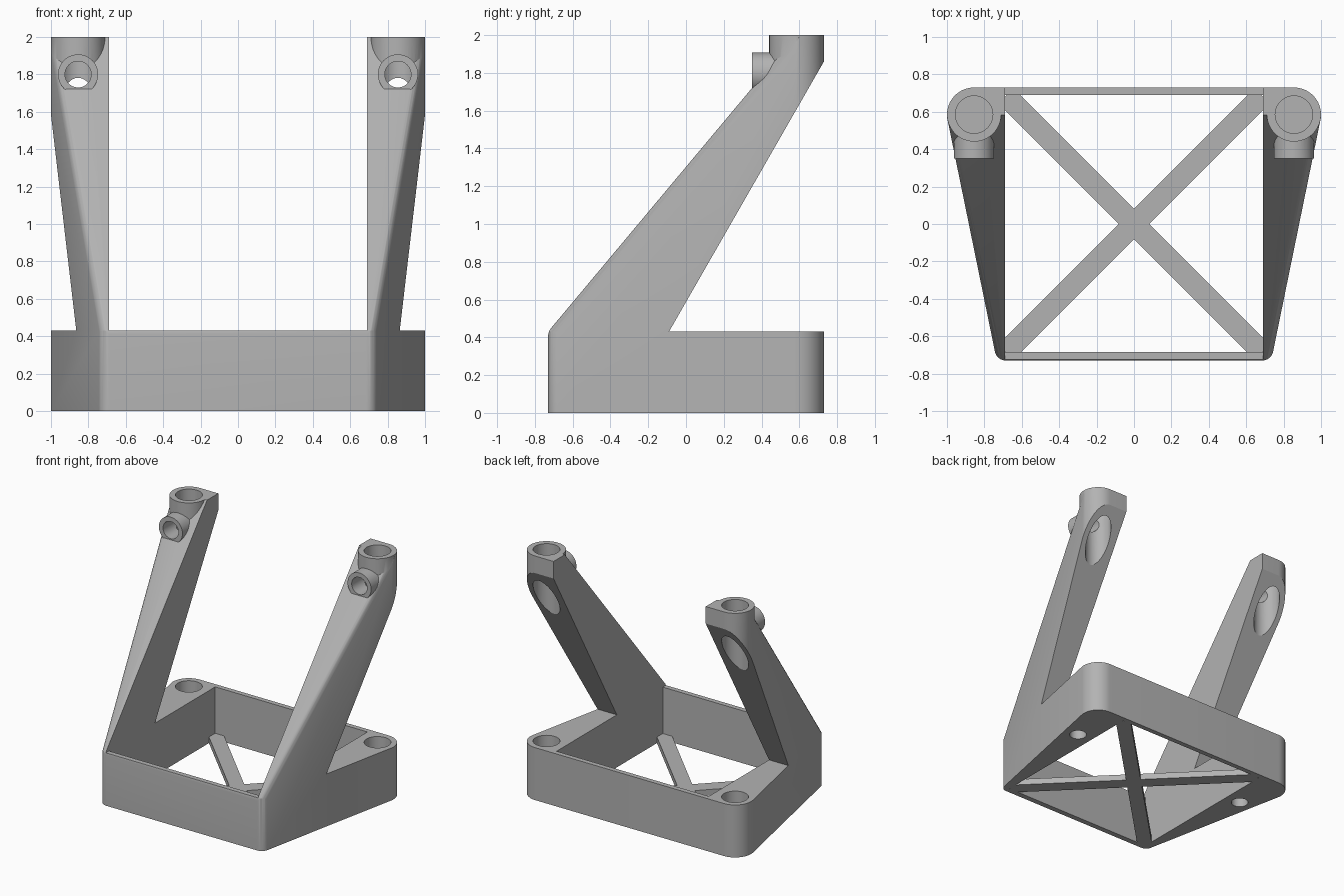
import bpy
import bmesh
from math import radians, sqrt
from mathutils import Vector, Matrix

cube = bpy.data.objects.get("Cube")
if cube:
    bpy.data.objects.remove(cube, do_unlink=True)

grey = bpy.data.materials.new("plain_grey")
grey.use_nodes = True
grey.diffuse_color = (0.45, 0.45, 0.45, 1)
grey.node_tree.nodes["Principled BSDF"].inputs["Base Color"].default_value = grey.diffuse_color

POST = Vector((0.855, 0.585, 0))    # centre of rear corner and post
POST_R = 0.145
TOE = Vector((0.685, -0.67, 0))     # centre of front corner
TOE_R = 0.06
TOP, RIM = 2.0, 0.43
INNER = 0.69


def make(name, bm):
    bmesh.ops.recalc_face_normals(bm, faces=bm.faces)
    mesh = bpy.data.meshes.new(name)
    bm.to_mesh(mesh)
    bm.free()
    mesh.materials.append(grey)
    ob = bpy.data.objects.new(name, mesh)
    bpy.context.collection.objects.link(ob)
    return ob


def box(name, lo, hi, turn=0):
    bm = bmesh.new()
    lo, hi = Vector(lo), Vector(hi)
    mat = (Matrix.Rotation(turn, 4, 'Z') @ Matrix.Translation((lo + hi) / 2)
           @ Matrix.Diagonal((*(hi - lo), 1)))
    bmesh.ops.create_cube(bm, size=1, matrix=mat)
    return make(name, bm)


def cylinder(name, start, end, radius):
    bm = bmesh.new()
    start, end = Vector(start), Vector(end)
    axis = end - start
    mat = Matrix.Translation((start + end) / 2) @ axis.to_track_quat('Z', 'Y').to_matrix().to_4x4()
    bmesh.ops.create_cone(bm, cap_ends=True, segments=48, radius1=radius, radius2=radius,
                          depth=axis.length, matrix=mat)
    return make(name, bm)


def side_prism(name, profile):
    """Extrude a y-z profile across the full width."""
    bm = bmesh.new()
    face = bm.faces.new([bm.verts.new((-2, y, z)) for y, z in profile])
    ext = bmesh.ops.extrude_face_region(bm, geom=[face])["geom"]
    bmesh.ops.translate(bm, verts=[v for v in ext if isinstance(v, bmesh.types.BMVert)],
                        vec=(4, 0, 0))
    return make(name, bm)


def combine(body, other, operation):
    mod = body.modifiers.new(operation, 'BOOLEAN')
    mod.operation = operation
    mod.solver = 'EXACT'
    mod.object = other
    bpy.context.view_layer.objects.active = body
    bpy.ops.object.modifier_apply(modifier=mod.name)
    bpy.data.objects.remove(other, do_unlink=True)


def slice_off(bm, point, normal):
    geom = bm.verts[:] + bm.edges[:] + bm.faces[:]
    bmesh.ops.bisect_plane(bm, geom=geom, dist=1e-5, plane_co=point, plane_no=normal,
                           clear_outer=True)
    bmesh.ops.holes_fill(bm, edges=[e for e in bm.edges if e.is_boundary], sides=0)


def round_ridge(bm, n1, d1, n2, d2, radius, steps=4):
    """Round the ridge between two planes with tangent slices."""
    k = n1.dot(n2)
    e1, e2 = d1 - radius, d2 - radius
    centre = (n1 * (e1 - k * e2) + n2 * (e2 - k * e1)) / (1 - k * k)
    for i in range(1, steps + 1):
        n = n1.slerp(n2, i / (steps + 1))
        slice_off(bm, centre + n * radius, n)


# Tapered block with round corners, later hollowed into base and legs
bm = bmesh.new()
for sx in (-1, 1):
    for c, r in ((POST, POST_R), (TOE, TOE_R)):
        for z in (0, TOP):
            bmesh.ops.create_circle(bm, segments=48, radius=r,
                                    matrix=Matrix.Translation((sx * c.x, c.y, z)))
hull = bmesh.ops.convex_hull(bm, input=bm.verts[:])
inside = set(hull["geom_interior"]) | set(hull["geom_unused"])
bmesh.ops.delete(bm, geom=[v for v in inside if isinstance(v, bmesh.types.BMVert)],
                 context='VERTS')
bmesh.ops.dissolve_limit(bm, angle_limit=radians(0.5), verts=bm.verts[:], edges=bm.edges[:])

# Sloping leg fronts and their softened ridges
slope = Vector((0, -1.195, 1)).normalized()
slope_point = Vector((0, -0.73, RIM))
slope_d = slope.dot(slope_point)
slice_off(bm, slope_point, slope)
front = Vector((0, -1, 0))
round_ridge(bm, slope, slope_d, front, 0.73, 0.07)
span = POST - TOE
lean = (TOE_R - POST_R) / span.length
along = span.normalized()
across = Vector((along.y, -along.x, 0))
wall = along * lean + across * sqrt(1 - lean * lean)
for sx in (-1, 1):
    n = Vector((sx * wall.x, wall.y, 0))
    round_ridge(bm, slope, slope_d, n, wall.dot(POST) + POST_R, 0.05)
body = make("base_and_legs", bm)

# Central opening and low front and rear walls
combine(body, box("opening", (-INNER, -0.685, -1), (INNER, 0.69, 3)), 'DIFFERENCE')
combine(body, box("gap", (-INNER, -2, RIM), (INNER, 2, 3)), 'DIFFERENCE')

# Posts with forward sockets
for sx in (-1, 1):
    x, y = sx * POST.x, POST.y
    combine(body, cylinder("post", (x, y, 1.5), (x, y, TOP), POST_R - 0.0005), 'UNION')
    combine(body, cylinder("socket", (x, 0.35, 1.8), (x, y, 1.8), 0.107), 'UNION')

# Space below the legs
combine(body, side_prism("under_leg", [(-0.09, RIM), (0.73, 1.86), (1.5, 3.2), (1.5, RIM)]),
        'DIFFERENCE')

# Bores through posts and sockets, and holes in the base
for sx in (-1, 1):
    x, y = sx * POST.x, POST.y
    for start, end, r in (((x, y, 1.2), (x, y, 2.2), 0.1),
                          ((x, 0.2, 1.8), (x, y, 1.8), 0.07),
                          ((x, y, 0.15), (x, y, 0.6), 0.1),
                          ((sx * 0.82, 0.3, -0.2), (sx * 0.82, 0.3, 0.2), 0.065)):
        combine(body, cylinder("bore", start, end, r), 'DIFFERENCE')

# Diagonal cross brace in the floor
half = 0.685 * sqrt(2)
for turn in (45, -45):
    combine(body, box("brace", (-half, -0.057, 0), (half, 0.057, 0.05), radians(turn)), 'UNION')

bpy.ops.object.select_all(action='DESELECT')
body.select_set(True)
bpy.context.view_layer.objects.active = body
bpy.ops.object.shade_smooth_by_angle(angle=radians(25))
